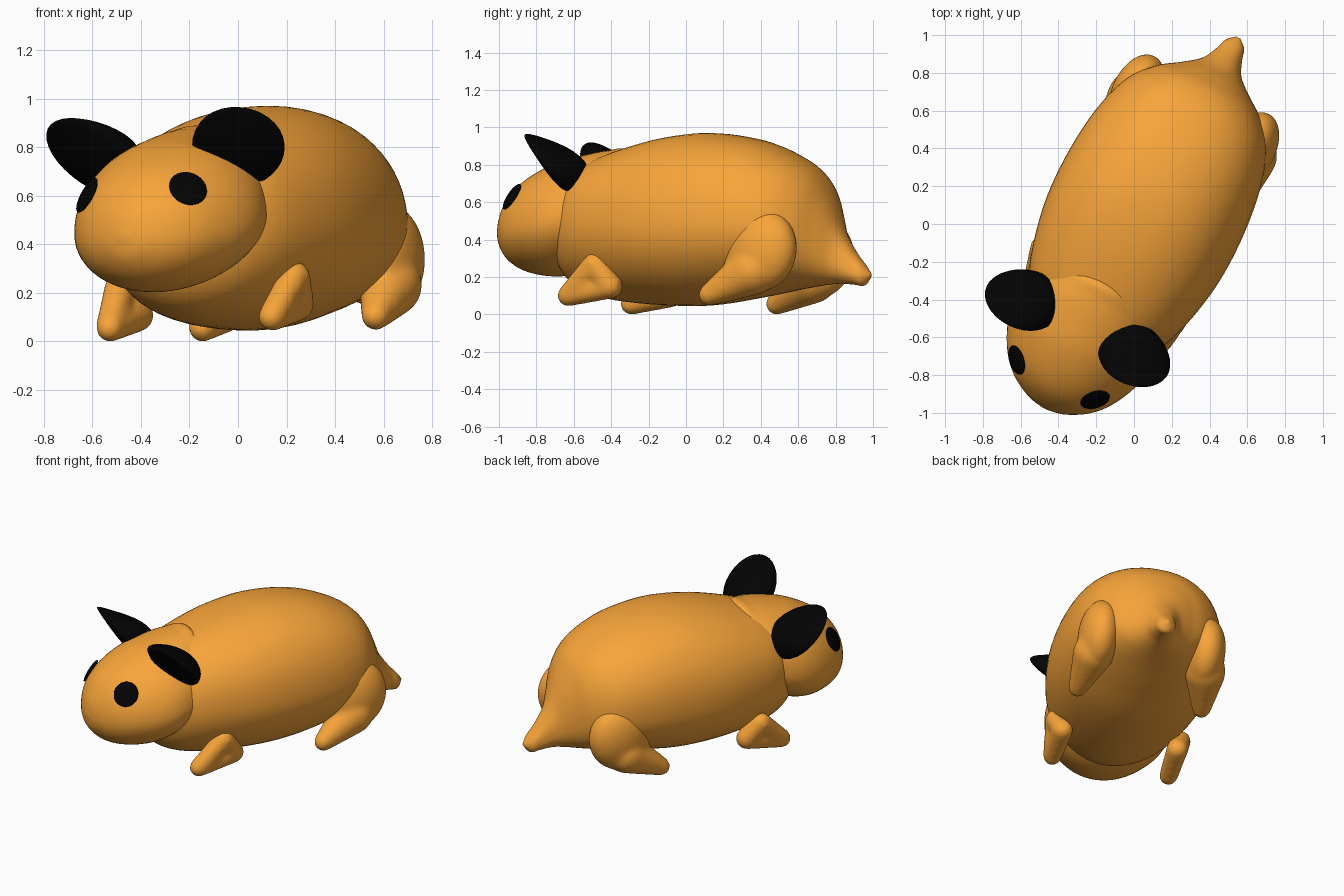
import bpy, bmesh, math
from mathutils import Matrix, Vector
from mathutils.bvhtree import BVHTree

if "Cube" in bpy.data.objects:
    bpy.data.objects.remove(bpy.data.objects["Cube"])

# Animal is modelled along local y (nose at -y), then turned and slightly rolled
YAW = math.radians(-26.8)


def frame(shift):
    return (Matrix.Rotation(YAW, 4, 'Z') @ Matrix.Translation((shift, 0, 0))
            @ Matrix.Rotation(-0.06, 4, 'Y'))


def material(name, color):
    m = bpy.data.materials.new(name)
    m.diffuse_color = color
    m.use_nodes = True
    m.node_tree.nodes["Principled BSDF"].inputs["Base Color"].default_value = m.diffuse_color
    return m


FUR = material("fur", (0.94, 0.375, 0.042, 1))
BLACK = material("black", (0.001, 0.001, 0.001, 1))


def finish(name, bm, mat, shift=0.04, mirror=False, remesh=False):
    bmesh.ops.recalc_face_normals(bm, faces=bm.faces)
    for f in bm.faces:
        f.smooth = True
    me = bpy.data.meshes.new(name)
    bm.to_mesh(me)
    bm.free()
    me.materials.append(mat)
    ob = bpy.data.objects.new(name, me)
    bpy.context.collection.objects.link(ob)
    ob.matrix_world = frame(shift)
    if remesh:
        r = ob.modifiers.new("fuse", 'REMESH')
        r.mode = 'VOXEL'
        r.voxel_size = 0.012
        r.use_smooth_shade = True
        s = ob.modifiers.new("soften", 'SMOOTH')
        s.factor = 0.5
        s.iterations = 30
    if mirror:
        ob.modifiers.new("mirror", 'MIRROR').use_axis[0] = True
    return ob


def spline(rows, steps=6):
    """Catmull-Rom interpolation of section rows."""
    rows = [Vector(r) for r in rows]
    out = []
    for i in range(len(rows) - 1):
        a, b = rows[max(i - 1, 0)], rows[i]
        c, d = rows[i + 1], rows[min(i + 2, len(rows) - 1)]
        for k in range(steps):
            t = k / steps
            out.append(0.5 * (2 * b + (c - a) * t + (2 * a - 5 * b + 4 * c - d) * t * t
                              + (3 * b - a - 3 * c + d) * t ** 3))
    return out + [rows[-1]]


def loft(name, rows, power=1.0, shift=0.04, seg=64):
    """Rows: y, half width, bottom, widest height, top."""
    bm = bmesh.new()
    rings = []
    for y, w, zb, zm, zt in spline(rows):
        ring = []
        for k in range(seg):
            a = 2 * math.pi * k / seg
            s, c = math.sin(a), math.cos(a)
            p = power if s > 0 else 1
            c = math.copysign(abs(c) ** p, c)
            s = math.copysign(abs(s) ** p, s)
            ring.append(bm.verts.new((w * c, y, zm + s * ((zt - zm) if s > 0 else (zm - zb)))))
        rings.append(ring)
    for r, q in zip(rings, rings[1:]):
        for k in range(seg):
            j = (k + 1) % seg
            bm.faces.new((r[k], r[j], q[j], q[k]))
    bm.faces.new(rings[0])
    bm.faces.new(rings[-1])
    return finish(name, bm, FUR, shift)


def ball(bm, center, radii, rot=Matrix()):
    m = Matrix.Translation(center) @ rot @ Matrix.Diagonal((*radii, 1))
    return bmesh.ops.create_uvsphere(bm, u_segments=32, v_segments=16, radius=1,
                                     matrix=m)["verts"]


def limb(bm, a, ra, b, rb, n=10):
    for i in range(n):
        t = i / (n - 1)
        r = ra + (rb - ra) * t
        ball(bm, Vector(a).lerp(Vector(b), t), (r, r, r))


# Body running into a short pointed tail
loft("body_and_tail", [
    (-.74, .02, .42, .45, .48), (-.71, .15, .28, .45, .60), (-.65, .265, .18, .46, .73),
    (-.55, .37, .115, .47, .80), (-.39, .445, .075, .47, .865), (-.11, .505, .05, .47, .94),
    (.17, .515, .05, .47, .97), (.45, .485, .09, .47, .935), (.67, .415, .13, .45, .85),
    (.80, .31, .15, .42, .755), (.88, .20, .16, .36, .62), (.95, .115, .165, .29, .46),
    (1.03, .075, .16, .235, .34), (1.09, .055, .155, .21, .27), (1.13, .012, .20, .21, .22)],
    power=0.88, shift=0.06)

# Head
head = loft("head", [
    (-1.085, .02, .42, .43, .45), (-1.065, .11, .34, .43, .54), (-1.0, .225, .265, .44, .65),
    (-.9, .315, .22, .45, .735), (-.75, .385, .205, .46, .81), (-.6, .40, .24, .49, .85),
    (-.45, .355, .33, .53, .878), (-.35, .24, .45, .6, .875), (-.3, .03, .65, .68, .7)],
    shift=0.045)

# Eyes: thin lenses resting on the head surface
tree = BVHTree.FromPolygons([v.co for v in head.data.vertices],
                            [p.vertices[:] for p in head.data.polygons])
pos, normal, _, _ = tree.find_nearest(Vector((0.225, -0.915, 0.61)))
bm = bmesh.new()
ball(bm, pos, (0.08, 0.08, 0.016), normal.to_track_quat('Z', 'Y').to_matrix().to_4x4())
finish("eyes", bm, BLACK, mirror=True)

# Ears: discs that thin out towards the rim, flat in front and full behind
up = Vector((0.60, -0.47, 0.62)).normalized()
side = Vector((0.66, 0.58, -0.47))
side = (side - up * side.dot(up)).normalized()
back = up.cross(side)
rot = Matrix((side, back, up)).transposed().to_4x4()
bm = bmesh.new()
for v in ball(bm, (0, 0, 0), (0.19, 0.13, 0.22)):
    v.co.y *= (0.75 - 0.5 * v.co.z / 0.22) * (1.15 if v.co.y > 0 else 0.5)
bm.transform(Matrix.Translation((0.335, -0.635, 0.785)) @ rot)
finish("ears", bm, BLACK, shift=0.035, mirror=True)

# Front legs: triangular shoulder-to-foot shape
bm = bmesh.new()
hip, heel, toe = (.405, -.33, .245), (.37, -.25, .13), (.375, -.50, .078)
limb(bm, hip, .065, toe, .06)
limb(bm, heel, .07, toe, .06)
limb(bm, hip, .065, heel, .07)
finish("front_legs", bm, FUR, mirror=True, remesh=True)

# Hind legs: big thigh and small foot
bm = bmesh.new()
ball(bm, (.34, .635, .325), (.13, .21, .225), Matrix.Rotation(math.radians(-14), 4, 'X'))
limb(bm, (.36, .60, .21), .13, (.40, .365, .08), .06, 14)
finish("hind_legs", bm, FUR, shift=0.055, mirror=True, remesh=True)
